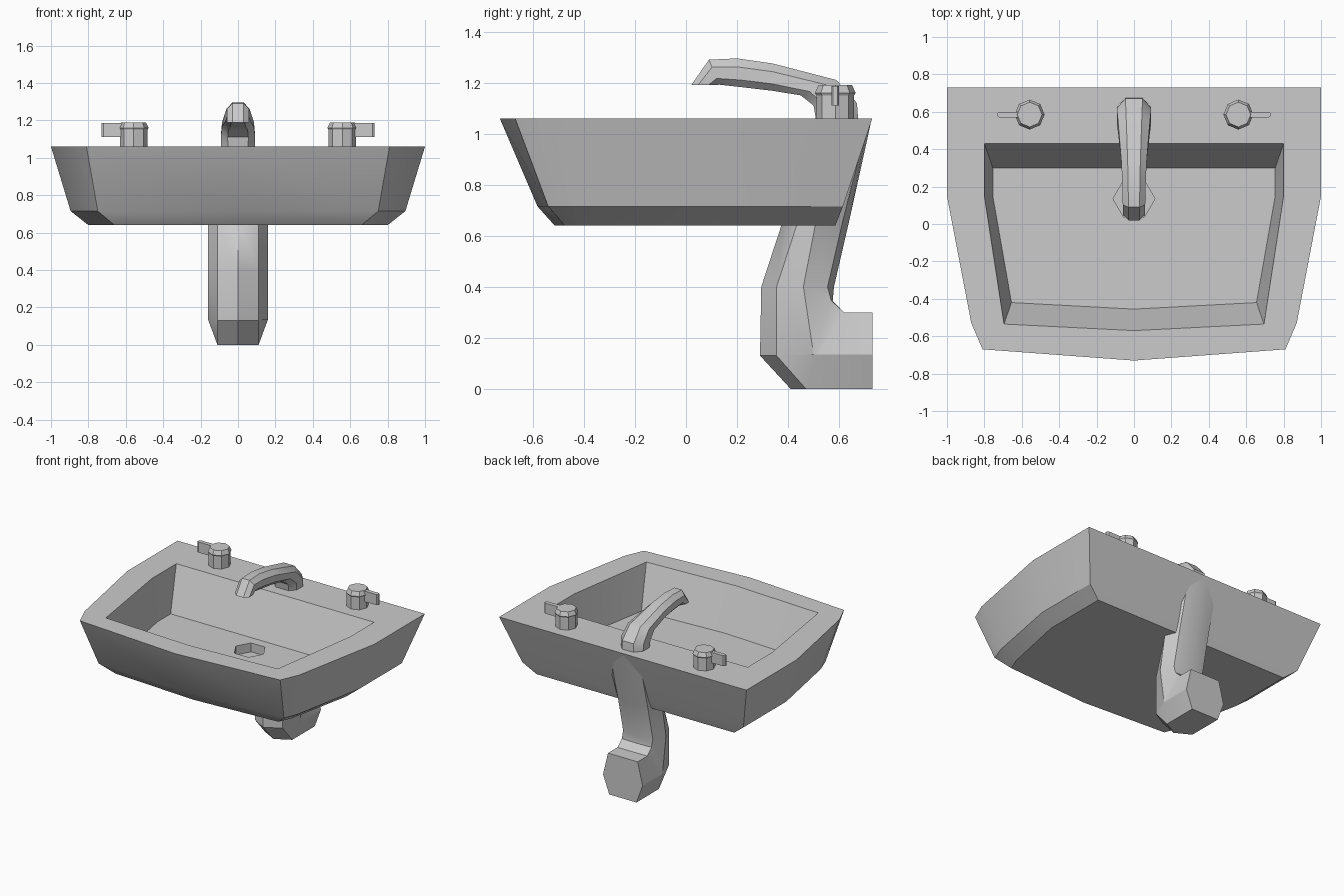
import bpy, bmesh, math

if "Cube" in bpy.data.objects:
    bpy.data.objects.remove(bpy.data.objects["Cube"])


def loft(name, rings, smooth=None):
    """Skin a list of equal-length closed rings and cap both ends."""
    bm = bmesh.new()
    rows = [[bm.verts.new(p) for p in ring] for ring in rings]
    n = len(rows[0])
    for a, b in zip(rows, rows[1:]):
        for i in range(n):
            j = (i + 1) % n
            bm.faces.new((a[i], a[j], b[j], b[i]))
    bm.faces.new(rows[0][::-1])
    bm.faces.new(rows[-1])
    bmesh.ops.remove_doubles(bm, verts=bm.verts[:], dist=0.0005)
    bmesh.ops.recalc_face_normals(bm, faces=bm.faces[:])
    me = bpy.data.meshes.new(name)
    bm.to_mesh(me)
    bm.free()
    ob = bpy.data.objects.new(name, me)
    bpy.context.collection.objects.link(ob)
    if smooth:
        smooth_by_angle(ob, smooth)
    return ob


def smooth_by_angle(ob, deg):
    bpy.ops.object.select_all(action='DESELECT')
    ob.select_set(True)
    bpy.context.view_layer.objects.active = ob
    bpy.ops.object.shade_smooth_by_angle(angle=math.radians(deg))


def mirror(half):
    """Close a right-hand half outline of 3D points across x = 0."""
    return half + [(-x, y, z) for x, y, z in reversed(half) if abs(x) > 1e-6]


def level(pts, z):
    return mirror([(x, y, z) for x, y in pts])


def ngon(cx, cy, r, z, n, turn=0.0):
    return [(cx + r * math.cos(turn + math.tau * i / n),
             cy + r * math.sin(turn + math.tau * i / n), z) for i in range(n)]


# Basin: bottom, bevelled foot, outer rim, inner rim, floor
basin = loft("basin", [
    level([(.80, .585), (.80, .10), (.70, -.38), (.66, -.475), (0, -.515)], .64),
    level([(.895, .615), (.895, .12), (.79, -.43), (.75, -.54), (0, -.582)], .715),
    level([(1, .73), (1, .15), (.87, -.53), (.81, -.67), (0, -.73)], 1.06),
    level([(.80, .43), (.80, .15), (.695, -.535), (.695, -.535), (0, -.57)], 1.06),
    level([(.755, .30), (.755, .15), (.655, -.42), (.655, -.42), (0, -.455)], .755),
])

# Drain hole
cutter = loft("drain_cutter", [ngon(0, .135, .112, z, 6) for z in (.69, .9)])
cutter.hide_render = True
mod = basin.modifiers.new("drain", 'BOOLEAN')
mod.operation = 'DIFFERENCE'
mod.solver = 'EXACT'
mod.object = cutter
bpy.context.view_layer.objects.active = basin
bpy.ops.object.modifier_apply(modifier="drain")
bpy.data.objects.remove(cutter)
smooth_by_angle(basin, 28)

# Waste pipe: each ring lists (y, z) for front ridge, front, side, back, back ridge
widths = (0, .11, .16, .12, 0)
pipe = [
    [(.70, 1.03), (.70, 1.03), (.70, 1.03), (.71, 1.03), (.724, 1.04)],
    [(.38, .66), (.44, .66), (.51, .66), (.615, .66), (.64, .66)],
    [(.295, .40), (.355, .40), (.46, .40), (.555, .40), (.58, .40)],
    [(.29, .13), (.355, .13), (.50, .135), (.57, .345), (.575, .345)],
    [(.41, 0), (.47, 0), (.52, .135), (.62, .30), (.62, .30)],
    [(.73, 0), (.73, 0), (.73, .135), (.73, .30), (.73, .30)],
]
loft("waste_pipe", [mirror([(w, y, z) for w, (y, z) in zip(widths, ring)])
                    for ring in pipe], 30)

# Spout: top point, bottom point and half width along the neck
section = ((.5, 1), (1, .7), (1, .25), (.6, 0))
neck = [
    (.675, 1.05, .51, 1.05, .09),
    (.67, 1.12, .50, 1.11, .092),
    (.59, 1.21, .45, 1.15, .085),
    (.34, 1.275, .34, 1.168, .068),
    (.20, 1.295, .22, 1.182, .062),
    (.09, 1.29, .13, 1.192, .06),
    (.02, 1.19, .11, 1.19, .058),
]
loft("spout", [mirror([(w * u, by + (ty - by) * t, bz + (tz - bz) * t)
                       for u, t in section])
               for ty, tz, by, bz, w in neck], 30)

# Tap knobs with flat levers pointing outwards
for side, label in ((-1, "left"), (1, "right")):
    cx, cy = side * .558, .585
    loft(label + "_tap_knob", [ngon(cx, cy, r, z, 8, math.pi / 8 * 0)
                               for r, z in ((.074, 1.05), (.074, 1.15),
                                            (.08, 1.16), (.066, 1.19))])
    lever = [(.57, .570), (.72, .570), (.73, .577),
             (.73, .593), (.72, .600), (.57, .600)]
    loft(label + "_tap_lever", [[(side * x, y, z) for x, y in lever]
                                for z in (1.11, 1.187)])
